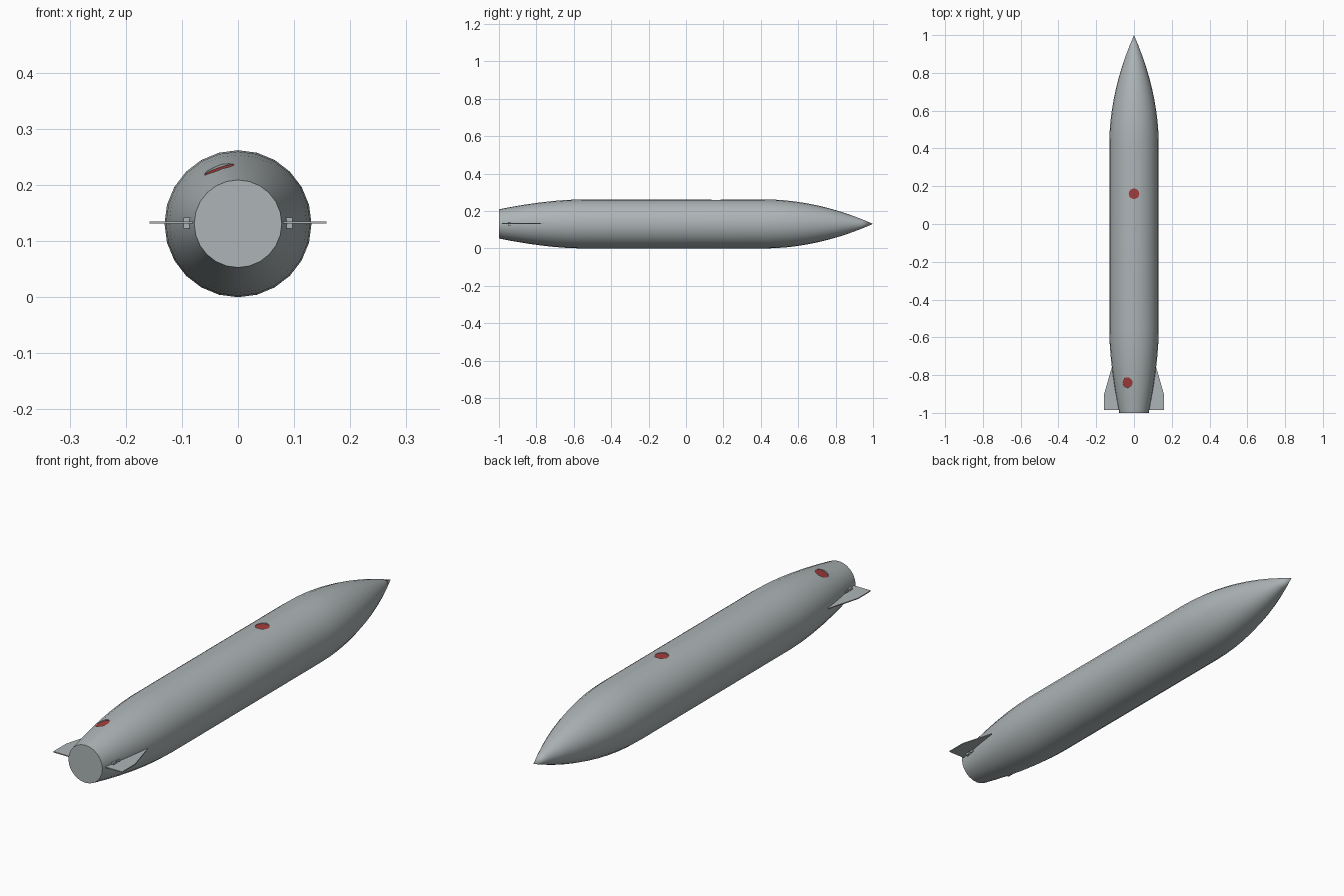
import bpy, bmesh, math
from mathutils import Matrix, Vector

if "Cube" in bpy.data.objects:
    bpy.data.objects.remove(bpy.data.objects["Cube"])

ZC, R, SEG = 0.131, 0.131, 24


def material(name, rgb):
    m = bpy.data.materials.new(name)
    m.diffuse_color = (*rgb, 1)
    m.use_nodes = True
    m.node_tree.nodes["Principled BSDF"].inputs["Base Color"].default_value = m.diffuse_color
    return m


grey = material("hull grey", (0.42, 0.46, 0.47))
red = material("marker red", (0.36, 0.045, 0.045))


def finish(bm, name, mats):
    bmesh.ops.recalc_face_normals(bm, faces=bm.faces)
    me = bpy.data.meshes.new(name)
    bm.to_mesh(me)
    bm.free()
    for m in mats:
        me.materials.append(m)
    ob = bpy.data.objects.new(name, me)
    bpy.context.collection.objects.link(ob)
    return ob


def radius(y):
    if y > 0.42:
        return R * (1 - ((y - 0.42) / 0.58) ** 1.95)
    if y < -0.56:
        return R - 0.053 * ((-0.56 - y) / 0.44) ** 1.7
    return R


# Body: lathed profile along y, flat at the tail and pointed at the nose
bm = bmesh.new()
ys = [-1 + 0.44 * i / 6 for i in range(7)] + [0.42 + 0.58 * i / 10 for i in range(10)]
rings = []
for y in ys:
    r = radius(y)
    rings.append([bm.verts.new((r * math.cos(a), y, ZC + r * math.sin(a)))
                  for a in (2 * math.pi * k / SEG for k in range(SEG))])
for a, b in zip(rings, rings[1:]):
    for k in range(SEG):
        j = (k + 1) % SEG
        bm.faces.new((a[k], a[j], b[j], b[k]))
bm.faces.new(rings[0])
tip = bm.verts.new((0, 1, ZC))
for k in range(SEG):
    bm.faces.new((rings[-1][k], rings[-1][(k + 1) % SEG], tip))
body = finish(bm, "body", [grey, red])

# Shallow round recesses with red floors
for i, (x, y) in enumerate(((0, 0.305), (0, 0.16), (-0.035, -0.84))):
    r = radius(y)
    slope = (radius(y + 0.01) - radius(y - 0.01)) / 0.02
    z = math.sqrt(r * r - x * x)
    n = Vector((x / r, -slope, z / r)).normalized()
    bm = bmesh.new()
    bmesh.ops.create_cone(bm, cap_ends=True, segments=16, radius1=0.028,
                          radius2=0.028, depth=0.04)
    for f in bm.faces:
        f.material_index = 1 if f.normal.z < -0.9 else 0
    centre = Vector((x, y, ZC + z)) + n * (0.02 - 0.005)
    bm.transform(Matrix.Translation(centre) @ n.to_track_quat('Z', 'Y').to_matrix().to_4x4())
    cutter = finish(bm, f"recess_cutter_{i + 1}", [grey, red])
    cutter.hide_render = True
    cutter.hide_set(True)
    mod = body.modifiers.new(f"recess_{i + 1}", 'BOOLEAN')
    mod.operation, mod.solver, mod.object = 'DIFFERENCE', 'EXACT', cutter

# Bake the recesses, then remove the cutters
dg = bpy.context.evaluated_depsgraph_get()
body.data = bpy.data.meshes.new_from_object(body.evaluated_get(dg))
body.modifiers.clear()
for ob in [o for o in bpy.data.objects if "cutter" in o.name]:
    bpy.data.objects.remove(ob)
bpy.context.view_layer.objects.active = body
body.select_set(True)
bpy.ops.object.shade_smooth_by_angle(angle=math.radians(30))

# Tail fins and their small hinge blocks on both sides
outline = [(0.07, -0.985), (0.158, -0.985), (0.158, -0.9), (0.115, -0.75), (0.09, -0.75)]
for side, s in (("left", -1), ("right", 1)):
    bm = bmesh.new()
    face = bm.faces.new([bm.verts.new((s * x, y, ZC)) for x, y in outline])
    ext = bmesh.ops.extrude_face_region(bm, geom=[face])
    for v in ext["geom"]:
        if isinstance(v, bmesh.types.BMVert):
            v.co.z += 0.004
    finish(bm, f"{side}_fin", [grey])

    bm = bmesh.new()
    for z, h in ((ZC + 0.007, 0.009), (ZC - 0.004, 0.009)):
        for y in (-0.944, -0.916):
            bmesh.ops.create_cube(bm, size=1, matrix=Matrix.Translation((s * 0.089, y, z))
                                  @ Matrix.Diagonal((0.016, 0.018, h, 1)))
    finish(bm, f"{side}_fin_hinge", [grey])
